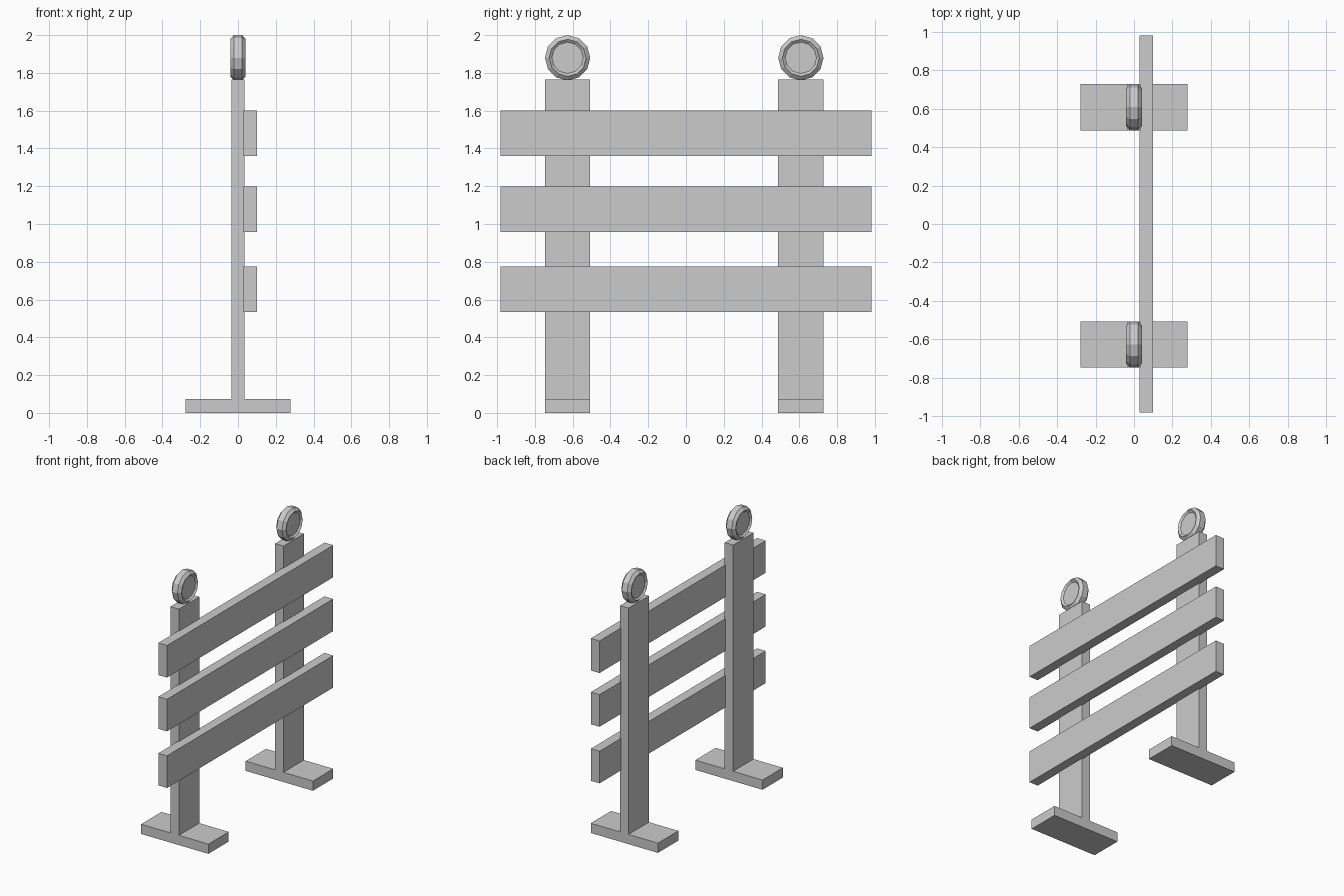
import bpy, bmesh
from math import sin, cos, pi

if "Cube" in bpy.data.objects:
    bpy.data.objects.remove(bpy.data.objects["Cube"])


def box(name, x0, x1, y0, y1, z0, z1):
    bm = bmesh.new()
    bmesh.ops.create_cube(bm, size=1)
    for v in bm.verts:
        v.co.x = x1 if v.co.x > 0 else x0
        v.co.y = y1 if v.co.y > 0 else y0
        v.co.z = z1 if v.co.z > 0 else z0
    finish(name, bm)


def finish(name, bm):
    bmesh.ops.recalc_face_normals(bm, faces=bm.faces)
    me = bpy.data.meshes.new(name)
    bm.to_mesh(me)
    bm.free()
    ob = bpy.data.objects.new(name, me)
    bpy.context.collection.objects.link(ob)


def lamp(name, y, z, sides=12):
    # half profile (x, radius): recessed lens, rim, chamfer, outer band; then mirrored
    half = [(-0.029, 0.083), (-0.041, 0.098), (-0.022, 0.12)]
    profile = half + [(-x, r) for x, r in reversed(half)]
    bm = bmesh.new()
    rings = [[bm.verts.new((x, y + r * cos(2 * pi * i / sides),
                            z + r * sin(2 * pi * i / sides)))
              for i in range(sides)] for x, r in profile]
    for a, b in zip(rings, rings[1:]):
        for i in range(sides):
            j = (i + 1) % sides
            bm.faces.new((a[i], a[j], b[j], b[i]))
    bm.faces.new(rings[0])
    bm.faces.new(rings[-1])
    finish(name, bm)


# Feet, posts and warning lamps
for side, yc in (("left", -0.627), ("right", 0.608)):
    y0, y1 = yc - 0.12, yc + 0.12
    box("foot_" + side, -0.278, 0.278, y0, y1, 0, 0.073)
    box("post_" + side, -0.035, 0.035, y0, y1, 0.073, 1.765)
    lamp("lamp_" + side, yc, 1.88)

# Horizontal boards
for level, zc in (("lower", 0.655), ("middle", 1.078), ("upper", 1.48)):
    box("board_" + level, 0.028, 0.1, -0.982, 0.982, zc - 0.12, zc + 0.12)
